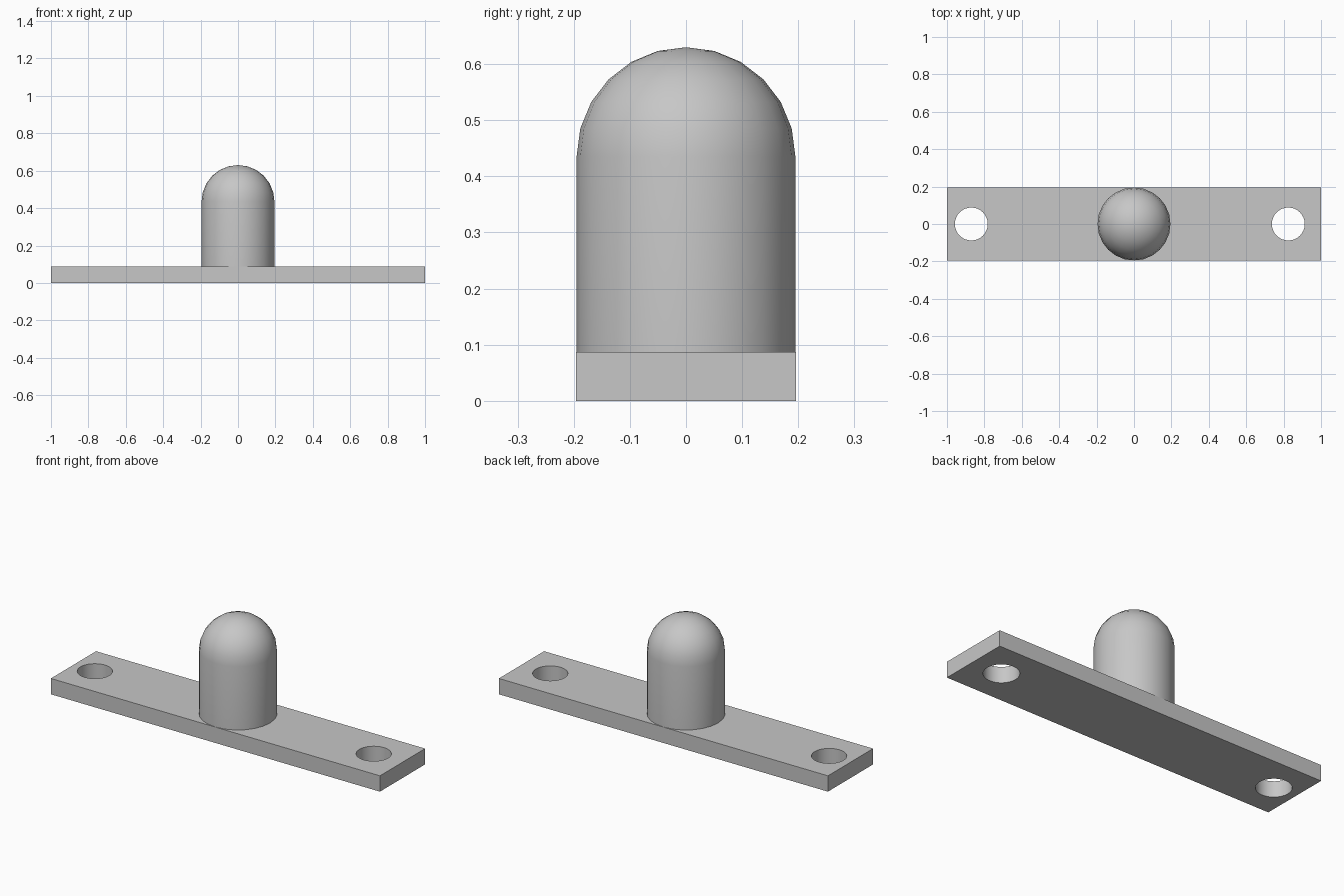
import bpy, bmesh, math

cube = bpy.data.objects.get("Cube")
if cube:
    bpy.data.objects.remove(cube, do_unlink=True)

HALF_WIDTH, PLATE_TOP = 0.196, 0.087
RADIUS, SHOULDER = 0.195, 0.435
SEGMENTS, DOME_RINGS = 24, 6

# Plain grey metal
grey = bpy.data.materials.new("grey_metal")
grey.use_nodes = True
colour = (0.57, 0.57, 0.57, 1)
grey.diffuse_color = colour
grey.node_tree.nodes["Principled BSDF"].inputs["Base Color"].default_value = colour


def smooth(obj):
    bpy.ops.object.select_all(action='DESELECT')
    obj.select_set(True)
    bpy.context.view_layer.objects.active = obj
    bpy.ops.object.shade_smooth_by_angle(angle=math.radians(30))


# Flat mounting plate
bpy.ops.mesh.primitive_cube_add(size=1, location=(0, 0, PLATE_TOP / 2))
plate = bpy.context.object
plate.name = "mounting_plate"
plate.scale = (2, 2 * HALF_WIDTH, PLATE_TOP)
bpy.ops.object.transform_apply(location=True, scale=True)
plate.data.materials.append(grey)

# Screw holes through both ends, slightly off-centre
for side, x in (("right", -0.87), ("left", 0.825)):
    bpy.ops.mesh.primitive_cylinder_add(vertices=32, radius=0.088, depth=0.4,
                                        location=(x, 0, PLATE_TOP / 2))
    cutter = bpy.context.object
    cutter.name = side + "_hole_cutter"
    cutter.data.materials.append(grey)
    cut = plate.modifiers.new(side + "_screw_hole", 'BOOLEAN')
    cut.operation, cut.solver, cut.object = 'DIFFERENCE', 'EXACT', cutter
    bpy.context.view_layer.objects.active = plate
    bpy.ops.object.modifier_apply(modifier=cut.name)
    bpy.data.objects.remove(cutter, do_unlink=True)
smooth(plate)

# Round-headed pin: a profile spun about the vertical axis
angles = [math.pi / 2 * i / DOME_RINGS for i in range(DOME_RINGS + 1)]
base = PLATE_TOP - 0.005
profile = [(0, base), (RADIUS, base)]
profile += [(RADIUS * math.cos(a), SHOULDER + RADIUS * math.sin(a)) for a in angles]
bm = bmesh.new()
verts = [bm.verts.new((r, 0, z)) for r, z in profile]
edges = [bm.edges.new(pair) for pair in zip(verts, verts[1:])]
bmesh.ops.spin(bm, geom=verts + edges, cent=(0, 0, 0), axis=(0, 0, 1),
               angle=2 * math.pi, steps=SEGMENTS)
bmesh.ops.remove_doubles(bm, verts=bm.verts, dist=0.0001)
bmesh.ops.recalc_face_normals(bm, faces=bm.faces)
mesh = bpy.data.meshes.new("domed_pin")
bm.to_mesh(mesh)
bm.free()
mesh.materials.append(grey)
pin = bpy.data.objects.new("domed_pin", mesh)
bpy.context.collection.objects.link(pin)
smooth(pin)
